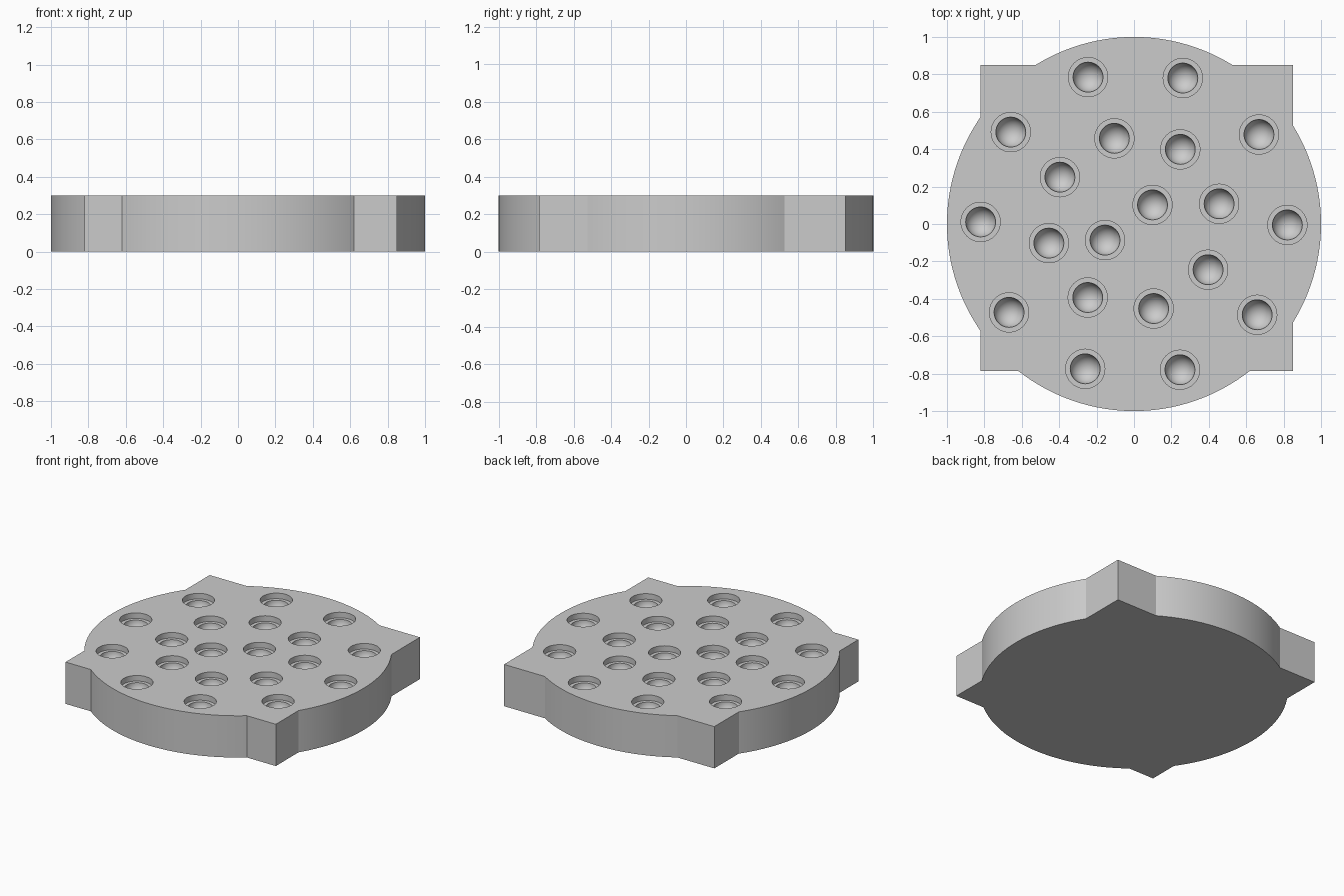
import bpy, bmesh, math
from mathutils import Matrix, Vector

cube = bpy.data.objects.get("Cube")
if cube:
    bpy.data.objects.remove(cube, do_unlink=True)

HEIGHT = 0.3
X_EDGES, Y_EDGES = (-0.82, 0.85), (-0.785, 0.85)   # square base limits
BORE, BALL, LEDGE = 0.105, 0.08, 0.04              # socket radii and ledge depth

grey = bpy.data.materials.new("plain_grey")
grey.use_nodes = True
colour = (0.6, 0.6, 0.6, 1)
grey.diffuse_color = colour
grey.node_tree.nodes["Principled BSDF"].inputs["Base Color"].default_value = colour


def make_object(name, bm):
    bmesh.ops.recalc_face_normals(bm, faces=bm.faces)
    mesh = bpy.data.meshes.new(name)
    bm.to_mesh(mesh)
    bm.free()
    mesh.materials.append(grey)
    obj = bpy.data.objects.new(name, mesh)
    bpy.context.collection.objects.link(obj)
    return obj


# Outline: a disc merged with a square whose four corners stick out
def outline_point(angle):
    c, s = math.cos(angle), math.sin(angle)
    reach_x = X_EDGES[c > 0] / c if abs(c) > 1e-6 else 9
    reach_y = Y_EDGES[s > 0] / s if abs(s) > 1e-6 else 9
    r = max(1, min(reach_x, reach_y))
    return (r * c, r * s, 0)


angles = [math.tau * i / 128 for i in range(128)]
for x in X_EDGES:
    angles += [math.atan2(y, x) % math.tau for y in Y_EDGES]
    angles += [math.atan2(k * math.sqrt(1 - x * x), x) % math.tau for k in (-1, 1)]
for y in Y_EDGES:
    angles += [math.atan2(y, k * math.sqrt(1 - y * y)) % math.tau for k in (-1, 1)]
angles.sort()
angles = [a for i, a in enumerate(angles) if i == 0 or a - angles[i - 1] > 1e-3]

bm = bmesh.new()
base = bm.faces.new([bm.verts.new(outline_point(a)) for a in angles])
top = bmesh.ops.extrude_face_region(bm, geom=[base], use_keep_orig=True)
bmesh.ops.translate(bm, vec=(0, 0, HEIGHT),
                    verts=[v for v in top["geom"] if isinstance(v, bmesh.types.BMVert)])
plate = make_object("socket_plate", bm)

# Socket positions: an outer ring, a middle ring and a central pair
centres = []
for count, radius, start in ((10, 0.82, -0.56), (8, 0.467, 13)):
    for i in range(count):
        a = math.radians(start + 360 * i / count)
        centres.append((radius * math.cos(a), radius * math.sin(a) + 0.003))
centres += [(0.099, 0.102), (-0.155, -0.086)]

# Socket cutter: wide shallow bore above a round bowl
profile = [(0, 0.05), (BORE, 0.05), (BORE, -LEDGE)]
for i in range(11):
    a = math.pi / 2 * i / 10
    profile.append((BALL * math.cos(a), -LEDGE - BALL * math.sin(a)))

bm = bmesh.new()
for x, y in centres:
    verts = [bm.verts.new((r, 0, z)) for r, z in profile]
    edges = [bm.edges.new(pair) for pair in zip(verts, verts[1:])]
    spun = bmesh.ops.spin(bm, geom=verts + edges, cent=(0, 0, 0), axis=(0, 0, 1),
                          angle=math.tau, steps=40, use_duplicate=False)
    new = [v for v in bm.verts if not v.tag]
    bmesh.ops.transform(bm, matrix=Matrix.Translation(Vector((x, y, HEIGHT))), verts=new)
    for v in new:
        v.tag = True
bmesh.ops.remove_doubles(bm, verts=bm.verts, dist=1e-4)
cutter = make_object("socket_cutter", bm)
cutter.hide_render = True

# Cut the sockets and tidy up
cut = plate.modifiers.new("sockets", "BOOLEAN")
cut.operation, cut.solver, cut.object = "DIFFERENCE", "EXACT", cutter
for o in bpy.context.selected_objects:
    o.select_set(False)
bpy.context.view_layer.objects.active = plate
plate.select_set(True)
bpy.ops.object.modifier_apply(modifier=cut.name)
bpy.data.objects.remove(cutter, do_unlink=True)
bpy.ops.object.shade_smooth_by_angle(angle=math.radians(20))
